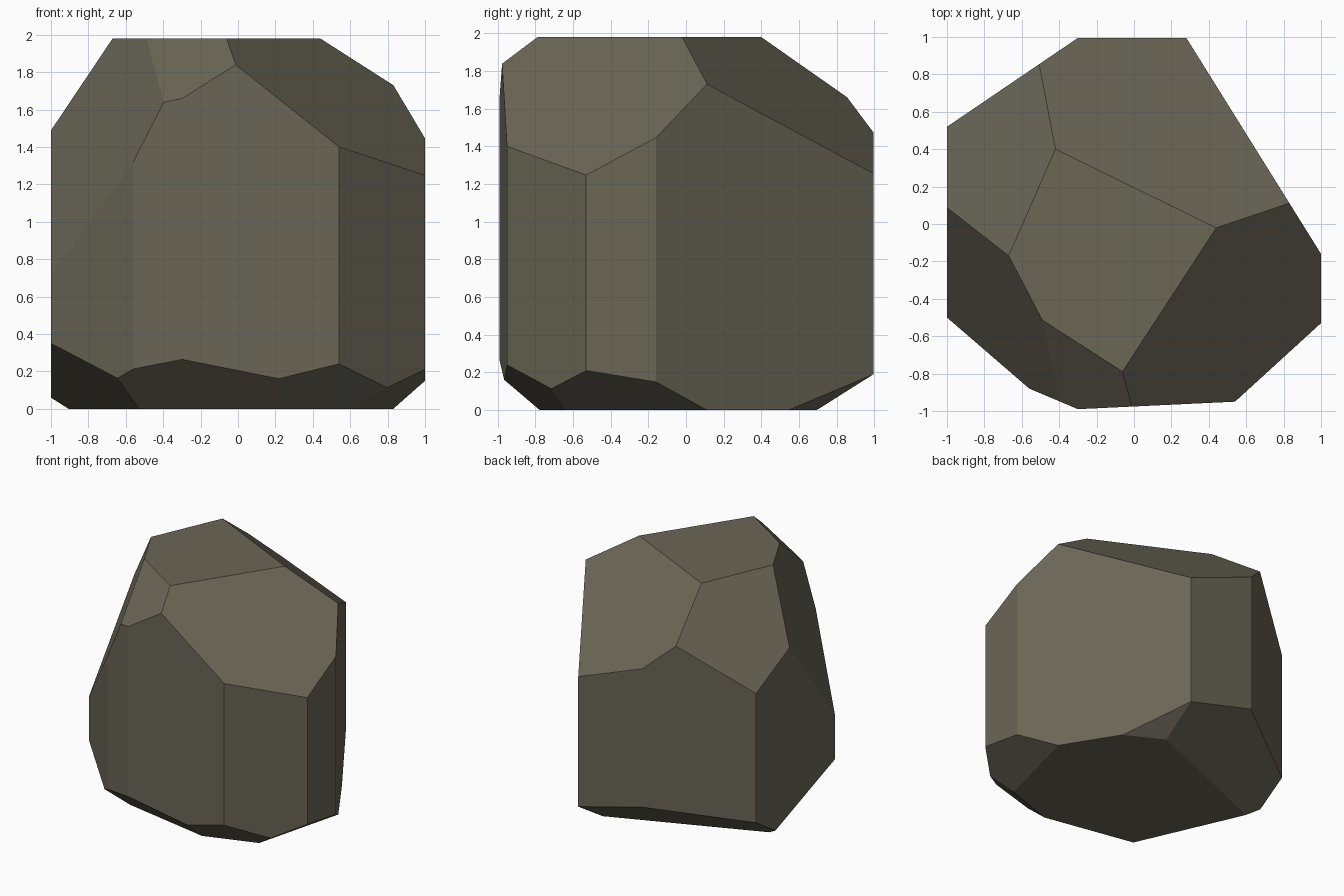
import bpy, bmesh
from mathutils import Vector

if "Cube" in bpy.data.objects:
    bpy.data.objects.remove(bpy.data.objects["Cube"])

# Rock: a block chiselled by flat cuts
bm = bmesh.new()
bmesh.ops.create_cube(bm, size=6)


def cut(point, normal):
    """Slice off everything on the normal side and cap the hole."""
    geom = bm.verts[:] + bm.edges[:] + bm.faces[:]
    res = bmesh.ops.bisect_plane(bm, geom=geom, dist=1e-5, plane_co=Vector(point),
                                 plane_no=Vector(normal).normalized(), clear_outer=True)
    edges = [e for e in res["geom_cut"] if isinstance(e, bmesh.types.BMEdge) and e.is_boundary]
    if edges:
        bmesh.ops.contextual_create(bm, geom=edges)


# Upright walls follow a counter-clockwise footprint
footprint = [(-0.30, 0.995), (-1, 0.52), (-1, -0.50), (-0.56, -0.88), (-0.30, -0.99),
             (0.54, -0.95), (1, -0.53), (1, -0.16), (0.28, 0.995)]
for (x0, y0), (x1, y1) in zip(footprint, footprint[1:] + footprint[:1]):
    cut((x0, y0, 0), (y1 - y0, x0 - x1, 0))

# Flat top and base
cut((0, 0, 1.98), (0, 0, 1))
cut((0, 0, 0), (0, 0, -1))

# Upper facets: point on the facet, slope in x, slope in y
upper = [
    ((-0.42, 0.40, 1.98), -0.378, -0.773),   # back
    ((-0.42, 0.40, 1.98), 1.11, -0.488),     # back left
    ((-0.67, -0.17, 1.98), 2.52, 1.32),      # left
    ((-0.06, -0.79, 1.98), 0.583, 0.907),    # front left
    ((0.44, -0.02, 1.98), -0.82, 0.535),     # right
]
for p, a, b in upper:
    cut(p, (-a, -b, 1))

# Lower facets
lower = [
    ((0.28, 0.995, 0.19), -0.26, 0.64),      # back left
    ((0.28, 0.995, 0.19), 0.319, 0.62),      # back right
    ((-1, -0.50, 0.35), -0.85, -0.377),      # left
    ((0.22, -0.965, 0.16), -0.16, -0.85),    # front left
    ((0.54, -0.95, 0.24), 0.285, -0.85),     # front right
    ((1, -0.16, 0.15), 0.625, -0.162),       # right
]
for p, a, b in lower:
    cut(p, (a, b, -1))

bmesh.ops.recalc_face_normals(bm, faces=bm.faces[:])
mesh = bpy.data.meshes.new("rock")
bm.to_mesh(mesh)
bm.free()

# One stone colour
stone = bpy.data.materials.new("dark stone")
stone.diffuse_color = (0.145, 0.135, 0.094, 1)
stone.use_nodes = True
stone.node_tree.nodes["Principled BSDF"].inputs["Base Color"].default_value = stone.diffuse_color
mesh.materials.append(stone)
rock = bpy.data.objects.new("rock", mesh)
bpy.context.collection.objects.link(rock)
